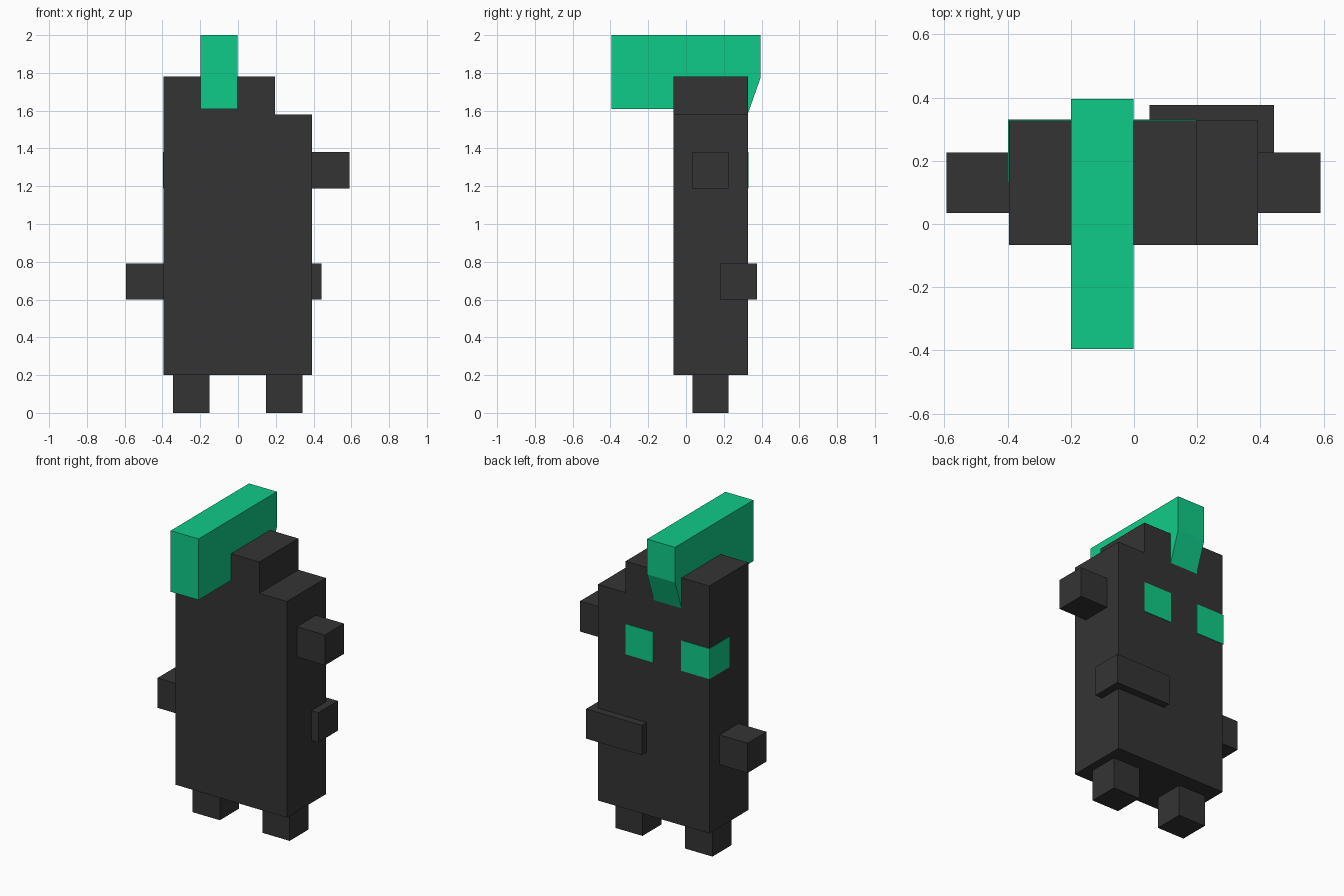
import bpy, bmesh

if "Cube" in bpy.data.objects:
    bpy.data.objects.remove(bpy.data.objects["Cube"])


def material(name, rgb):
    m = bpy.data.materials.new(name)
    m.diffuse_color = (*rgb, 1.0)
    m.use_nodes = True
    m.node_tree.nodes["Principled BSDF"].inputs["Base Color"].default_value = m.diffuse_color
    return m


DARK = material("charcoal", (0.034, 0.034, 0.034))
GREEN = material("emerald green", (0.005, 0.597, 0.246))


def prism(name, profile, axis, lo, hi, mat):
    """Extrude a flat profile along x (profile in y,z) or y (profile in x,z)."""
    bm = bmesh.new()
    place = (lambda a, b: (lo, a, b)) if axis == "x" else (lambda a, b: (a, lo, b))
    face = bm.faces.new([bm.verts.new(place(a, b)) for a, b in profile])
    out = bmesh.ops.extrude_face_region(bm, geom=[face])
    shift = (hi - lo, 0, 0) if axis == "x" else (0, hi - lo, 0)
    moved = [v for v in out["geom"] if isinstance(v, bmesh.types.BMVert)]
    bmesh.ops.translate(bm, verts=moved, vec=shift)
    bmesh.ops.recalc_face_normals(bm, faces=bm.faces)
    mesh = bpy.data.meshes.new(name)
    bm.to_mesh(mesh)
    bm.free()
    mesh.materials.append(mat)
    ob = bpy.data.objects.new(name, mesh)
    bpy.context.collection.objects.link(ob)
    return ob


def box(name, x, y, z, mat=DARK):
    rect = [(x[0], z[0]), (x[1], z[0]), (x[1], z[1]), (x[0], z[1])]
    return prism(name, rect, "y", y[0], y[1], mat)


# Body: slab with a stepped top
prism("body", [(-0.395, 0.2), (0.392, 0.2), (0.392, 1.58), (0.197, 1.58),
               (0.197, 1.78), (-0.395, 1.78)], "y", -0.066, 0.328, DARK)

# Crest: long bar over the head with a sloped tail
prism("crest", [(-0.395, 1.61), (-0.06, 1.61), (0.328, 1.585), (0.395, 1.775),
                (0.395, 2.0), (-0.395, 2.0)], "x", -0.199, -0.002, GREEN)

# Legs
LIMB_Y = (0.034, 0.226)
for side, x in (("left", (-0.345, -0.152)), ("right", (0.149, 0.341))):
    box(side + "_leg", x, LIMB_Y, (0.0, 0.2))

# Side stubs and the bar across the belly
box("left_arm", (-0.593, -0.395), LIMB_Y, (0.6, 0.79))
box("right_arm", (0.392, 0.59), LIMB_Y, (1.187, 1.381))
box("belly_bar", (0.049, 0.442), (0.18, 0.376), (0.6, 0.79))

# Eyes: thin inlays, one of them wrapping round the body corner
EYE_Z = (1.187, 1.381)
box("inner_eye", (0.0, 0.197), (0.32, 0.331), EYE_Z, GREEN)
box("corner_eye", (-0.398, -0.197), (0.131, 0.331), EYE_Z, GREEN)
